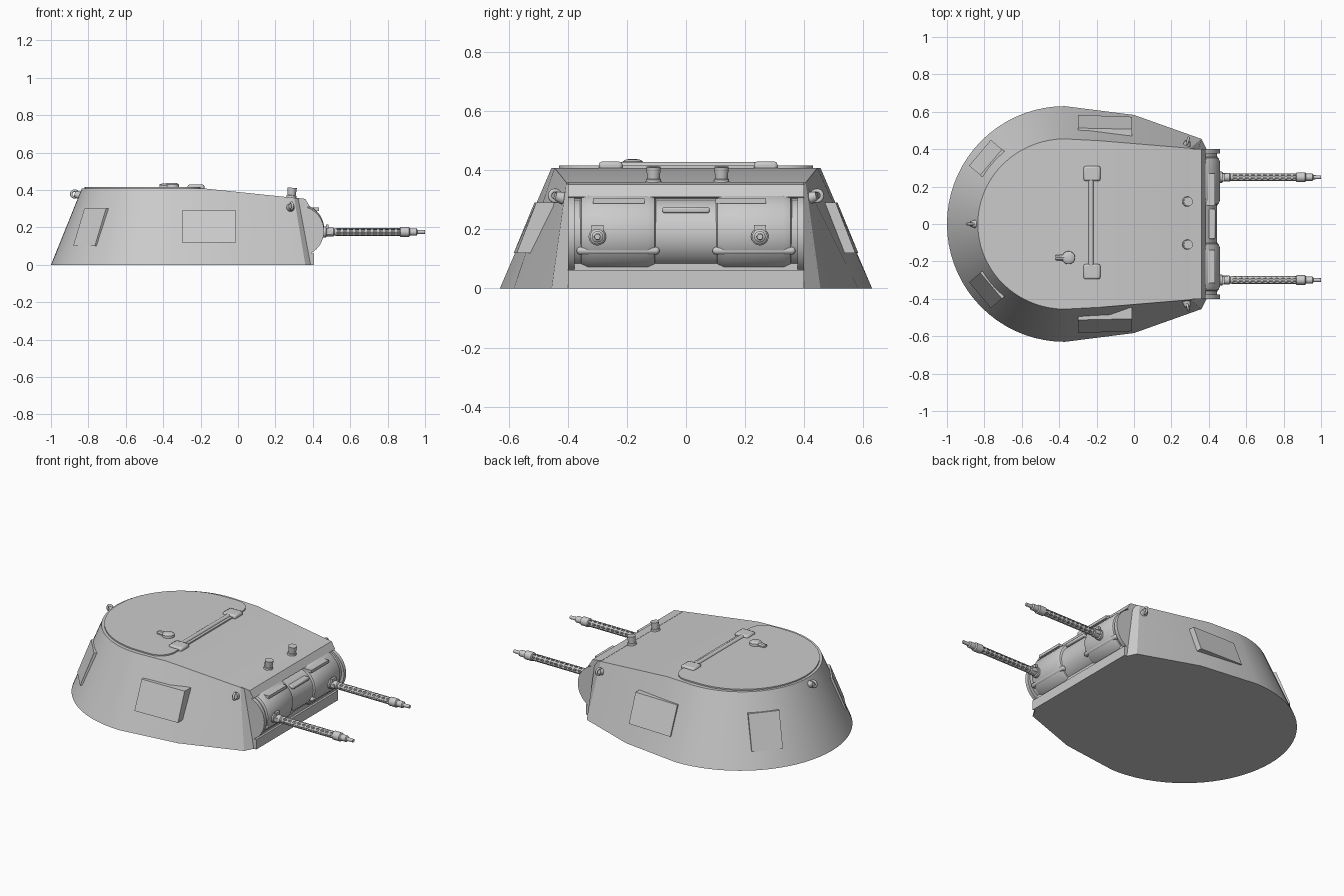
import bpy, bmesh, math
from mathutils import Vector, Matrix

if "Cube" in bpy.data.objects:
    bpy.data.objects.remove(bpy.data.objects["Cube"])


def finish(name, bm, angle=35):
    bmesh.ops.recalc_face_normals(bm, faces=bm.faces)
    me = bpy.data.meshes.new(name)
    bm.to_mesh(me)
    bm.free()
    ob = bpy.data.objects.new(name, me)
    bpy.context.collection.objects.link(ob)
    bpy.ops.object.select_all(action='DESELECT')
    ob.select_set(True)
    bpy.context.view_layer.objects.active = ob
    bpy.ops.object.shade_smooth_by_angle(angle=math.radians(angle))
    return ob


def bevel(ob, width, segments=2):
    m = ob.modifiers.new("bevel", 'BEVEL')
    m.width, m.segments, m.limit_method = width, segments, 'ANGLE'
    return ob


def prism(name, pts, vec):
    bm = bmesh.new()
    f = bm.faces.new([bm.verts.new(p) for p in pts])
    r = bmesh.ops.extrude_face_region(bm, geom=[f], use_keep_orig=True)
    bmesh.ops.translate(bm, vec=vec, verts=[v for v in r['geom'] if isinstance(v, bmesh.types.BMVert)])
    return finish(name, bm)


def box(name, x0, x1, y0, y1, z0, z1):
    return prism(name, [(x0, y0, z0), (x1, y0, z0), (x1, y1, z0), (x0, y1, z0)], (0, 0, z1 - z0))


def lathe(name, profile, origin, axis, seg=16):
    # profile: (distance along axis, radius)
    rot = Vector((0, 0, 1)).rotation_difference(Vector(axis)).to_matrix()
    bm = bmesh.new()
    rings = [[bm.verts.new(rot @ Vector((r * math.cos(2 * math.pi * k / seg), r * math.sin(2 * math.pi * k / seg), d))
                           + Vector(origin)) for k in range(seg)] for d, r in profile]
    for a, b in zip(rings, rings[1:]):
        for k in range(seg):
            bm.faces.new((a[k], a[(k + 1) % seg], b[(k + 1) % seg], b[k]))
    bm.faces.new(rings[0])
    bm.faces.new(rings[-1])
    return finish(name, bm)


# Turret shell: round rear, tapered cheeks, sloped front roof
N = 18
CX = -0.37
base, top = [], []
for i in range(N + 1):
    a = math.pi - i * math.pi / 2 / N
    base.append((CX + 0.63 * math.cos(a), 0.63 * math.sin(a), 0))
    top.append((CX + 0.465 * math.cos(a), 0.455 * math.sin(a), 0.408))
base += [(0, 0.583, 0), (0.36, 0.455, 0), (0.388, 0.40, 0)]
top += [(-0.18, 0.445, 0.408), (0.30, 0.405, 0.358), (0.345, 0.395, 0.345)]


def mirrored(pts):
    return pts + [(x, -y, z) for x, y, z in reversed(pts[1:])]


bm = bmesh.new()
B = [bm.verts.new(p) for p in mirrored(base)]
T = [bm.verts.new(p) for p in mirrored(top)]
n = len(B)
for k in range(n):
    j = (k + 1) % n
    bm.faces.new((B[k], B[j], T[j], T[k]))
bm.faces.new(B)
h = N + 1
bm.faces.new(T[:h + 1] + T[n - h:])
for k in (h, h + 1):
    bm.faces.new((T[k], T[k + 1], T[n - k - 1], T[n - k]))
finish("turret_shell", bm, 30)

# D-shaped roof hatch with rounded front corners
hatch = [(-0.39 + 0.43 * math.cos(a), 0.43 * math.sin(a), 0.40)
         for a in [math.pi / 2 + math.pi * i / 32 for i in range(33)]]
for s in (-1, 1):
    arc = [(-0.30 + 0.10 * math.cos(a), s * (0.33 + 0.10 * math.sin(a)), 0.40)
           for a in [math.pi / 2 * i / 6 for i in range(7)]]
    hatch += arc[::-1] if s < 0 else arc
    if s < 0:
        hatch[-7:] = sorted(hatch[-7:], key=lambda p: p[1])
prism("roof_hatch", hatch, (0, 0, 0.016))

# Hatch hinges, rod and knob
lathe("hinge_rod", [(0, 0.014), (0.5, 0.014)], (-0.23, -0.24, 0.414), (0, 1, 0))
for y in (-0.255, 0.27):
    bevel(box("hatch_hinge", -0.27, -0.18, y - 0.04, y + 0.04, 0.40, 0.429), 0.01)
lathe("hatch_knob", [(0, 0.036), (0.02, 0.034), (0.026, 0.024), (0.028, 0.01)], (-0.35, -0.18, 0.41), (0, 0, 1))
lathe("knob_latch", [(0, 0.02), (0.06, 0.014)], (-0.36, -0.18, 0.418), (-1, 0, 0), 10)

# Front frame: sill, top lip and posts
box("front_sill", 0.34, 0.405, -0.40, 0.40, 0, 0.06)
box("sill_step", 0.33, 0.392, -0.40, 0.40, 0.06, 0.085)
prism("front_lip", [(0.30, -0.40, 0.36), (0.36, -0.40, 0.352), (0.385, -0.40, 0.31), (0.33, -0.40, 0.30)], (0, 0.80, 0))

# Mantlet drum with end flanges and gun housings
lathe("mantlet_drum", [(0, 0.118), (0.78, 0.118)], (0.325, -0.39, 0.185), (0, 1, 0), 40)
for s in (-1, 1):
    lathe("mantlet_flange", [(0, 0.135), (0.022, 0.135)], (0.325, s * 0.40, 0.18), (0, -s, 0), 40)
    y = s * 0.23
    lathe("gun_housing", [(0, 0.10), (0.012, 0.127), (0.035, 0.136), (0.235, 0.136), (0.258, 0.127), (0.27, 0.10)],
          (0.325, y - 0.135, 0.19), (0, 1, 0), 40)
    bevel(box("lower_rib", 0.40, 0.446, y - 0.14, y + 0.14, 0.115, 0.14), 0.01)
bevel(box("mantlet_bridge", 0.38, 0.435, -0.08, 0.08, 0.255, 0.275), 0.006)
for y0, y1 in ((-0.315, -0.14), (0.10, 0.27)):
    box("sight_slot", 0.37, 0.432, y0, y1, 0.288, 0.305)


# Machine guns with perforated cooling jackets
def gun(y):
    z = 0.175
    o = (0, y, z)
    lathe("gun_mount", [(0.43, 0.03), (0.47, 0.03), (0.475, 0.024), (0.51, 0.024), (0.515, 0.019), (0.53, 0.019)], o, (1, 0, 0))
    lathe("gun_barrel", [(0.50, 0.010), (0.90, 0.010)], o, (1, 0, 0), 10)
    lathe("gun_muzzle", [(0.865, 0.02), (0.87, 0.026), (0.915, 0.026), (0.92, 0.019), (0.955, 0.019),
                         (0.96, 0.011), (1.0, 0.010)], o, (1, 0, 0))
    bm = bmesh.new()
    seg, rings = 12, 33
    V = [[bm.verts.new((0.52 + 0.35 * i / rings, y + 0.021 * math.cos(2 * math.pi * k / seg),
                        z + 0.021 * math.sin(2 * math.pi * k / seg))) for k in range(seg)] for i in range(rings + 1)]
    for i in range(rings):
        for k in range(seg):
            if i % 3 and k % 2 == 0:
                continue
            m = (k + 1) % seg
            bm.faces.new((V[i][k], V[i][m], V[i + 1][m], V[i + 1][k]))
    jacket = finish("cooling_jacket", bm)
    jacket.modifiers.new("wall", 'SOLIDIFY').thickness = 0.004
    box("gun_sight", 0.47, 0.485, y - 0.02, y + 0.02, z + 0.02, z + 0.04)
    box("sight_lug", 0.47, 0.50, y - 0.024, y + 0.024, z - 0.012, z + 0.012)


gun(-0.30)
gun(0.25)

# Roof periscopes
for y in (-0.11, 0.12):
    lathe("periscope", [(0, 0.03), (0.03, 0.026), (0.032, 0.022), (0.072, 0.025)], (0.283, y, 0.34), (0.1, 0, 1), 14)

for s in (-1, 1):
    # Flat side hatch standing proud of the curved wall
    prism("side_plate", [(-0.30, s * 0.583, 0.12), (-0.01, s * 0.573, 0.12), (-0.01, s * 0.507, 0.29), (-0.30, s * 0.513, 0.29)],
          (0, -s * 0.09, 0))
    # Rear pistol-port plate
    a = math.radians(140)
    out = Vector((math.cos(a), s * math.sin(a), 0))
    tan = Vector((-out.y, out.x, 0))
    c = Vector((CX, 0, 0))
    prism("rear_port", [c + out * r + tan * t + Vector((0, 0, z)) for r, t, z in
                        ((0.592, -0.09, 0.1), (0.592, 0.09, 0.1), (0.514, 0.09, 0.3), (0.514, -0.09, 0.3))], -out * 0.06)


# Lifting eyes on both cheeks and at the rear
def eye(x, y, z, out):
    lathe("lifting_eye_base", [(0, 0.022), (0.03, 0.016)], (x, y, z), out, 12)
    o = Vector(out).normalized()
    p = Vector((x, y, z)) + o * 0.03
    bpy.ops.mesh.primitive_torus_add(location=p, major_radius=0.018, minor_radius=0.007, major_segments=14,
                                     minor_segments=8, rotation=(math.pi / 2, 0, math.atan2(o.y, o.x)))
    bpy.context.object.name = "lifting_eye"
    bpy.ops.object.shade_smooth()


for s in (-1, 1):
    eye(0.28, s * 0.415, 0.305, (0.25, s, 0.3))
eye(-0.845, 0, 0.37, (-1, 0, 0.3))
